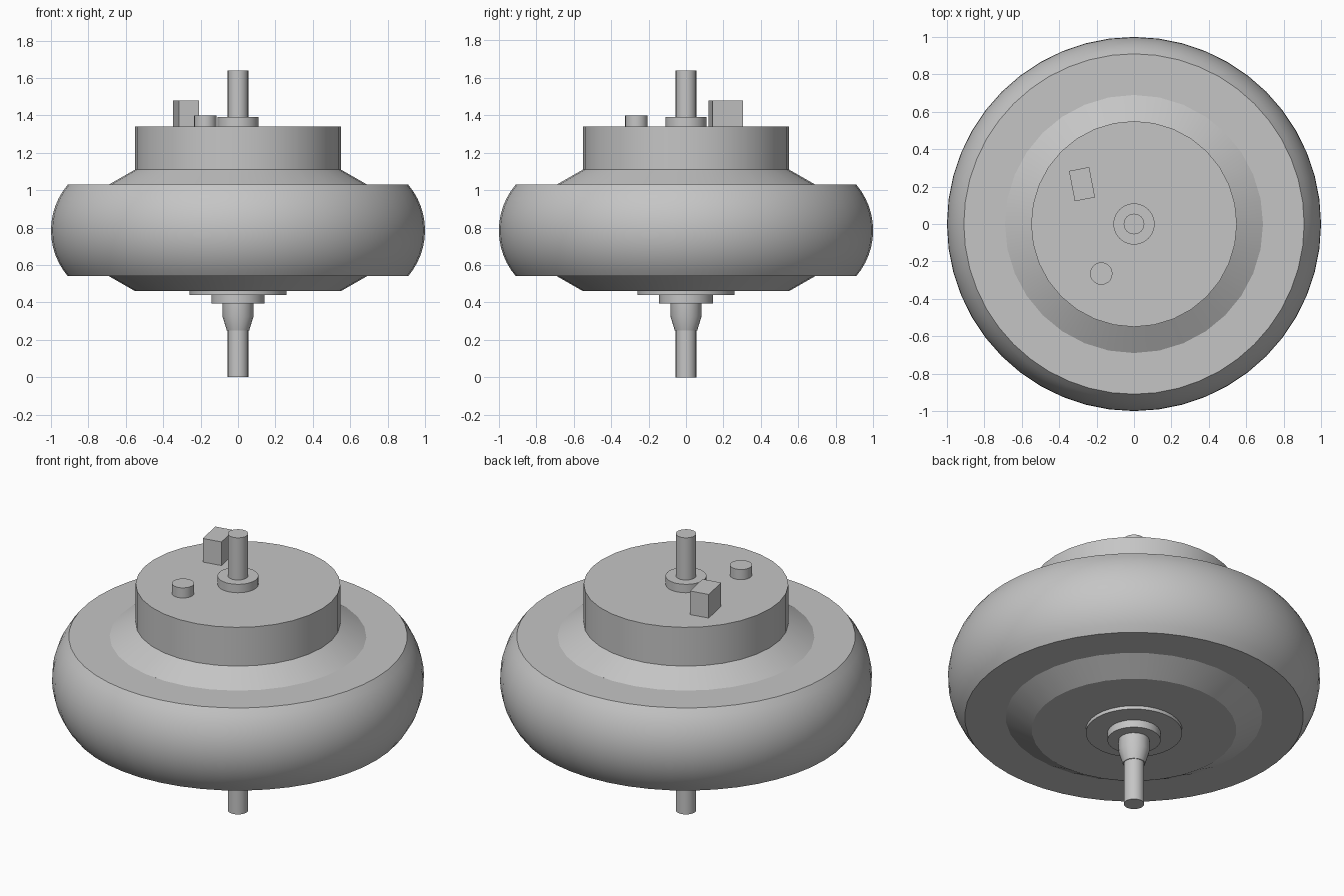
import bpy, math

cube = bpy.data.objects.get("Cube")
if cube:
    bpy.data.objects.remove(cube, do_unlink=True)

grey = bpy.data.materials.new("plain grey")
grey.use_nodes = True
colour = (0.56, 0.56, 0.56, 1)
grey.diffuse_color = colour
grey.node_tree.nodes["Principled BSDF"].inputs["Base Color"].default_value = colour


def finish(obj):
    obj.data.materials.append(grey)
    bpy.ops.object.select_all(action="DESELECT")
    obj.select_set(True)
    bpy.context.view_layer.objects.active = obj
    bpy.ops.object.shade_smooth_by_angle(angle=math.radians(28))
    return obj


def lathe(name, profile, sides, centre=(0, 0)):
    """Closed solid of revolution from (radius, height) points, bottom to top."""
    verts, faces = [], []
    for r, z in profile:
        for i in range(sides):
            a = math.tau * i / sides
            verts.append((centre[0] + r * math.cos(a), centre[1] + r * math.sin(a), z))
    for k in range(len(profile) - 1):
        for i in range(sides):
            j = (i + 1) % sides
            low, high = k * sides, (k + 1) * sides
            faces.append((low + i, low + j, high + j, high + i))
    top = (len(profile) - 1) * sides
    faces.append(tuple(reversed(range(sides))))
    faces.append(tuple(range(top, top + sides)))
    mesh = bpy.data.meshes.new(name)
    mesh.from_pydata(verts, [], faces)
    obj = bpy.data.objects.new(name, mesh)
    bpy.context.collection.objects.link(obj)
    return finish(obj)


# Rounded outer ring with flat top and bottom
radius, half_angle, steps = 0.378, math.radians(40.4), 12
ring = []
for s in range(steps + 1):
    a = half_angle * (2 * s / steps - 1)
    ring.append((1 - radius + radius * math.cos(a), 0.785 + radius * math.sin(a)))
lathe("outer_ring", ring, 48)

# Hub: sloped shoulders above and below, drum on top
lathe("lower_shoulder", [(0.55, 0.46), (0.69, 0.54), (0.69, 0.6)], 32)
lathe("upper_shoulder", [(0.69, 0.97), (0.69, 1.03), (0.55, 1.11)], 32)
lathe("top_drum", [(0.55, 1.0), (0.55, 1.34)], 32)

# Shaft with its collars
lathe("shaft", [(0.055, 0), (0.055, 1.64)], 24)
lathe("top_collar", [(0.11, 1.3), (0.11, 1.39)], 32)
lathe("bottom_plate", [(0.26, 0.44), (0.26, 0.5)], 32)
lathe("bottom_collar", [(0.143, 0.395), (0.143, 0.48)], 32)
lathe("bottom_sleeve", [(0.06, 0.25), (0.083, 0.325), (0.083, 0.42)], 16)

# Small fittings on the drum
lathe("round_knob", [(0.06, 1.3), (0.06, 1.4)], 20, (-0.175, -0.265))
bpy.ops.mesh.primitive_cube_add(size=1, location=(-0.278, 0.213, 1.4),
                                rotation=(0, 0, math.radians(11)))
block = bpy.context.object
block.name = "connector_block"
block.scale = (0.11, 0.165, 0.16)
finish(block)
